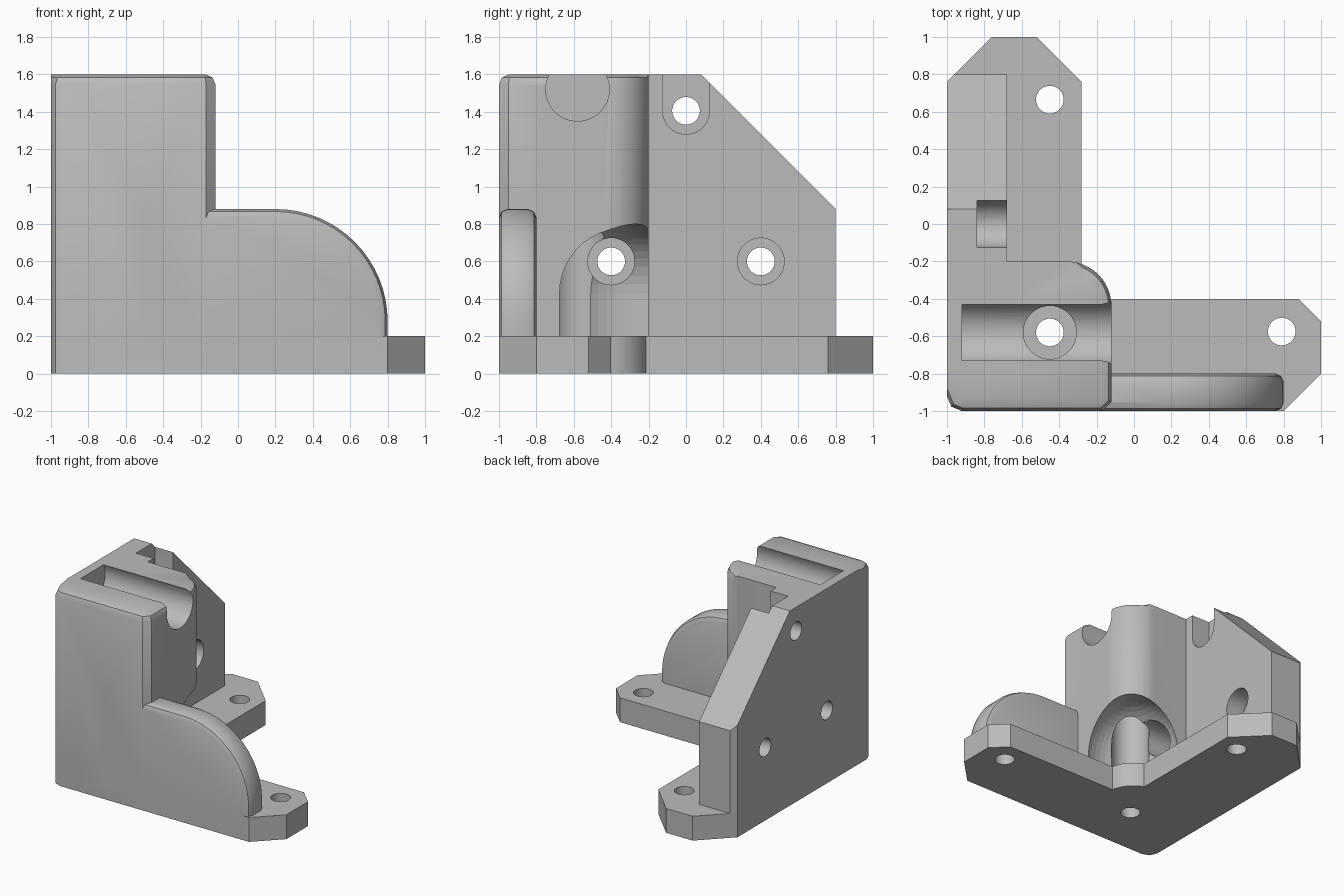
import bpy, bmesh, math
from mathutils import Matrix, Vector

if "Cube" in bpy.data.objects:
    bpy.data.objects.remove(bpy.data.objects["Cube"], do_unlink=True)

grey = bpy.data.materials.new("plain_grey")
grey.use_nodes = True
grey.diffuse_color = (0.5, 0.5, 0.5, 1)
grey.node_tree.nodes["Principled BSDF"].inputs["Base Color"].default_value = (0.5, 0.5, 0.5, 1)


def finish(name, bm):
    bmesh.ops.recalc_face_normals(bm, faces=bm.faces[:])
    mesh = bpy.data.meshes.new(name)
    bm.to_mesh(mesh)
    bm.free()
    mesh.materials.append(grey)
    ob = bpy.data.objects.new(name, mesh)
    bpy.context.collection.objects.link(ob)
    return ob


def prism(name, pts, axis, lo, hi, bevel=None, width=0.05):
    """Extrude a 2D outline along an axis; bevel is a rule picking edges by their ends."""
    place = {"x": lambda a, b, c: (c, a, b),
             "y": lambda a, b, c: (a, c, b),
             "z": lambda a, b, c: (a, b, c)}[axis]
    bm = bmesh.new()
    face = bm.faces.new([bm.verts.new(place(a, b, lo)) for a, b in pts])
    ext = bmesh.ops.extrude_face_region(bm, geom=[face])
    moved = [v for v in ext["geom"] if isinstance(v, bmesh.types.BMVert)]
    bmesh.ops.translate(bm, verts=moved, vec=place(0, 0, hi - lo))
    bmesh.ops.recalc_face_normals(bm, faces=bm.faces[:])
    if bevel:
        edges = [e for e in bm.edges if bevel(e.verts[0].co, e.verts[1].co)]
        bmesh.ops.bevel(bm, geom=edges, offset=width, offset_type="OFFSET",
                        segments=2, profile=0.5, affect="EDGES")
    return finish(name, bm)


def arc(cx, cy, r, start, end, n):
    angles = [math.radians(start + (end - start) * i / n) for i in range(n + 1)]
    return [(cx + r * math.cos(a), cy + r * math.sin(a)) for a in angles]


def rod(name, axis, a, b, r, lo, hi):
    return prism(name, arc(a, b, r, 0, 352.5, 47), axis, lo, hi)


# L-shaped base plate with clipped ends and a filleted inner corner
front_left = arc(-0.92, -0.92, 0.08, 180, 270, 2)
base = prism("corner_bracket", front_left + [
    (0.8, -1), (1, -0.8), (1, -0.52), (0.88, -0.4)]
    + arc(-0.13, -0.25, 0.15, 270, 180, 8)
    + [(-0.28, 0.76), (-0.52, 1), (-1, 1)], "z", 0, 0.2)

# Side wall with a sloping back edge
wall = prism("side_wall", [(-0.8, 0), (0.8, 0), (0.8, 0.88), (0.08, 1.6), (-0.8, 1.6)],
             "x", -1, -0.68)


# Tall block with a large rounded back corner and a softened front and right rim
def block_rim(p, q):
    return (min(p.z, q.z) > 1.5 and max(p.x, q.x) > -0.99
            and min(p.y, q.y) < -0.21)


block = prism("tall_block", front_left + [(-0.17, -1), (-0.12, -0.95)]
              + arc(-0.36, -0.44, 0.24, 0, 90, 12) + [(-1, -0.2)],
              "z", 0, 1.6, block_rim, 0.055)


# Low front fin with a quarter-round end
def fin_rim(p, q):
    return abs(p.y - q.y) < 0.01 and max(p.z, q.z) > 0.15 and max(p.x, q.x) > -0.4


fin = prism("front_fin", [(-0.5, 0.1), (0.8, 0.1)] + arc(0.2, 0.28, 0.6, 0, 90, 16)
            + [(-0.5, 0.88)], "y", -1, -0.8, fin_rim, 0.045)

# Domed pocket opening along the diagonal
bm = bmesh.new()
for shift in (0, 0.5):
    at = Vector((-0.25 + shift, -0.33 + shift, 0.43))
    bmesh.ops.create_uvsphere(bm, u_segments=48, v_segments=24, radius=0.37,
                              matrix=Matrix.Translation(at))
for v in bm.verts:
    if v.co.z < 0.42:
        # Lower half becomes a straight wall down to the base
        c = Vector((-0.25, -0.33)) if v.co.x + v.co.y < -0.08 else Vector((0.25, 0.17))
        d = v.co.xy - c
        if d.length > 0.001:
            d = d.normalized() * 0.37
        v.co = (c.x + d.x, c.y + d.y, 0.2)
bmesh.ops.remove_doubles(bm, verts=bm.verts[:], dist=0.0005)
hull = bmesh.ops.convex_hull(bm, input=bm.verts[:])
junk = {g for k in ("geom_interior", "geom_unused") for g in hull[k]
        if isinstance(g, bmesh.types.BMVert)}
bmesh.ops.delete(bm, geom=list(junk), context="VERTS")
cutters = [finish("pocket_cutter", bm)]

# Clipped outer back corner
cutters.append(prism("corner_cutter", [(-1.1, 0.66), (-0.66, 1.1), (-1.1, 1.1)], "z", -0.1, 1.7))

# Rod groove across the top, and the screw well below it
cutters.append(rod("groove_cutter", "x", -0.58, 1.52, 0.17, -0.92, 0.1))
cutters.append(rod("well_cutter", "z", -0.45, -0.58, 0.142, 0.2, 1.5))

# Base screw holes
for x, y in ((0.79, -0.575), (-0.45, 0.665), (-0.45, -0.58)):
    cutters.append(rod("base_hole_cutter", "z", x, y, 0.074, -0.1, 0.4))

# Wall screw holes with counterbores
for y, z in ((0.4, 0.6), (-0.4, 0.6), (0, 1.405)):
    cutters.append(rod("wall_hole_cutter", "x", y, z, 0.074, -1.1, -0.7))
    if z < 1:
        cutters.append(rod("counterbore_cutter", "x", y, z, 0.125, -0.84, -0.4))
cutters.append(prism("slot_cutter", [(0.125, 1.7), (-0.125, 1.7)]
                     + arc(0, 1.405, 0.125, 180, 360, 20), "x", -0.84, -0.5))

# Join the solids, then cut
for part, op in [(p, "UNION") for p in (wall, block, fin)] + [(c, "DIFFERENCE") for c in cutters]:
    mod = base.modifiers.new(part.name, "BOOLEAN")
    mod.operation = op
    mod.solver = "EXACT"
    mod.object = part
    bpy.context.view_layer.objects.active = base
    bpy.ops.object.modifier_apply(modifier=mod.name)
    bpy.data.objects.remove(part, do_unlink=True)

bpy.ops.object.select_all(action="DESELECT")
base.select_set(True)
bpy.context.view_layer.objects.active = base
bpy.ops.object.shade_smooth_by_angle(angle=math.radians(28))
